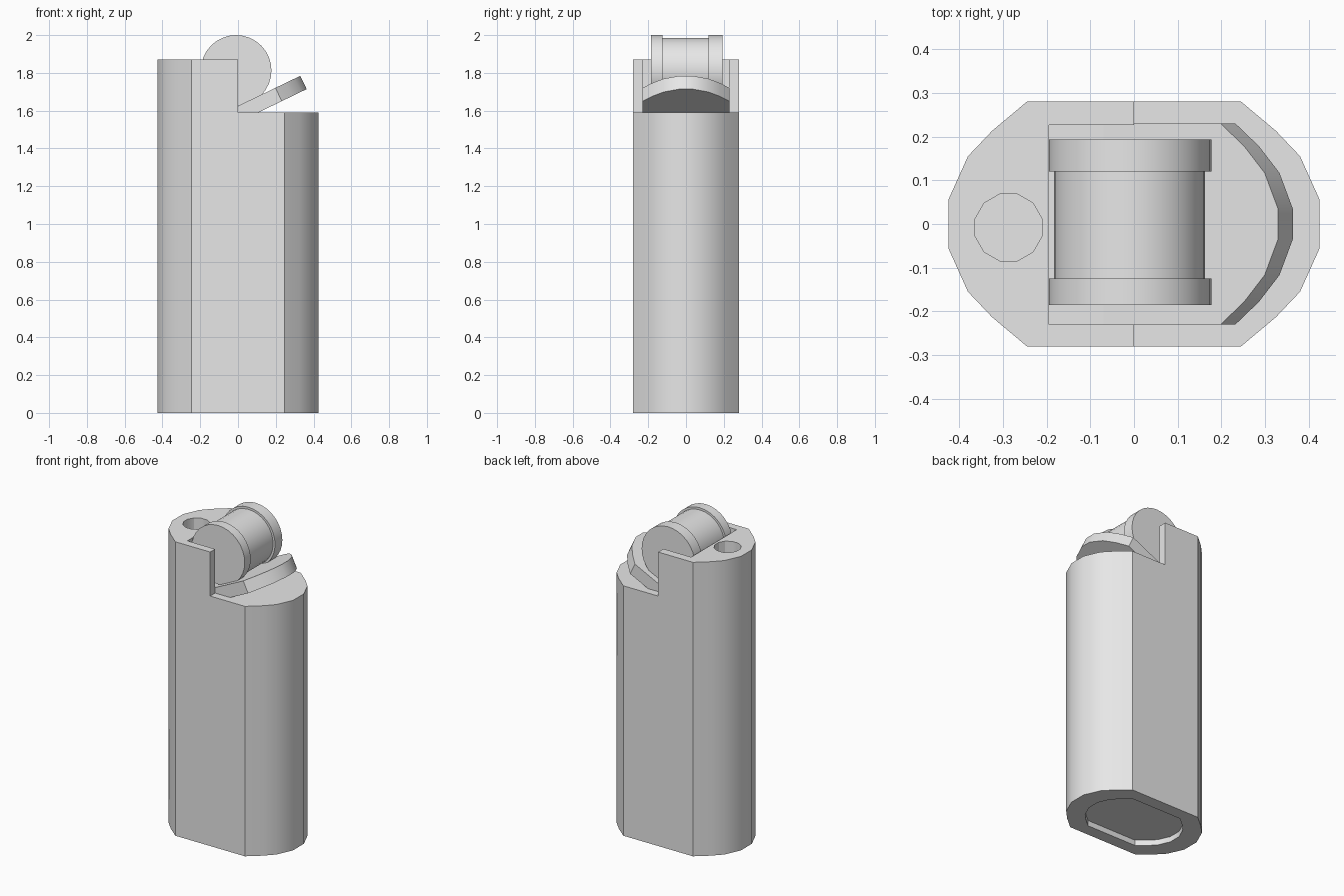
import bpy, bmesh, math
from mathutils import Matrix

cube = bpy.data.objects.get("Cube")
if cube:
    bpy.data.objects.remove(cube, do_unlink=True)

grey = bpy.data.materials.new("light_grey")
grey.use_nodes = True
grey.diffuse_color = (0.8, 0.8, 0.8, 1)
for node in grey.node_tree.nodes:
    if node.type == "BSDF_PRINCIPLED":
        node.inputs["Base Color"].default_value = grey.diffuse_color


def make_object(name, bm):
    bmesh.ops.recalc_face_normals(bm, faces=bm.faces)
    mesh = bpy.data.meshes.new(name)
    bm.to_mesh(mesh)
    bm.free()
    mesh.materials.append(grey)
    obj = bpy.data.objects.new(name, mesh)
    bpy.context.collection.objects.link(obj)
    return obj


def prism(name, outline, bottom, top):
    """Extrude a flat outline from bottom to top."""
    bm = bmesh.new()
    face = bm.faces.new([bm.verts.new((x, y, bottom)) for x, y in outline])
    up = bmesh.ops.extrude_face_region(bm, geom=[face])["geom"]
    verts = [v for v in up if isinstance(v, bmesh.types.BMVert)]
    bmesh.ops.translate(bm, verts=verts, vec=(0, 0, top - bottom))
    return make_object(name, bm)


def mirrored(half):
    """Close a half outline by mirroring it across y = 0."""
    return half + [(x, -y) for x, y in reversed(half)]


def select(obj):
    bpy.ops.object.select_all(action="DESELECT")
    obj.select_set(True)
    bpy.context.view_layer.objects.active = obj


def smooth(obj):
    select(obj)
    bpy.ops.object.shade_smooth_by_angle(angle=math.radians(30))


def carve(obj, cutter):
    cutter.hide_render = True
    mod = obj.modifiers.new("carve", "BOOLEAN")
    mod.operation = "DIFFERENCE"
    mod.solver = "EXACT"
    mod.object = cutter
    select(obj)
    bpy.ops.object.modifier_apply(modifier=mod.name)
    bpy.data.objects.remove(cutter, do_unlink=True)


# Body: stretched faceted oval
quarter = [(0.425, 0.055), (0.38, 0.155), (0.325, 0.213), (0.245, 0.28)]
oval = mirrored(quarter + [(-x, y) for x, y in reversed(quarter)])
body = prism("body", oval, 0, 1.87)

# Step at the lever side and pocket for the wheel
step = [(-0.195, -0.23), (0, -0.23), (0, -1), (1, -1),
        (1, 1), (0, 1), (0, 0.227), (-0.195, 0.227)]
carve(body, prism("step_cutter", step, 1.59, 2.2))

# Round socket in the top
ring = [(-0.287 + 0.079 * math.cos(math.tau * (i + 0.5) / 12),
         -0.008 + 0.079 * math.sin(math.tau * (i + 0.5) / 12)) for i in range(12)]
carve(body, prism("socket_cutter", ring, 1.75, 2.2))

# Shallow recess in the base
carve(body, prism("base_cutter", [(x * 0.72, y * 0.72) for x, y in oval], -0.1, 0.035))
smooth(body)

# Tilted lever with a rounded end
half = [(-0.078, 0.23), (0.22, 0.23), (0.28, 0.178), (0.332, 0.117), (0.366, 0.035)]
lever = prism("lever", mirrored(half), -0.078, 0)
lever.location = (0, 0, 1.625)
lever.rotation_euler.y = math.radians(-25.8)
smooth(lever)

# Striker wheel: core between two wider rims
for name, radius, y0, y1 in (("wheel_core", 0.173, -0.13, 0.125),
                             ("front_rim", 0.187, -0.185, -0.125),
                             ("back_rim", 0.187, 0.12, 0.193)):
    bm = bmesh.new()
    bmesh.ops.create_cone(bm, cap_ends=True, segments=32, radius1=radius,
                          radius2=radius, depth=y1 - y0,
                          matrix=Matrix.Rotation(math.pi / 2, 4, "X"))
    part = make_object(name, bm)
    part.location = (-0.01, (y0 + y1) / 2, 1.813)
    smooth(part)
